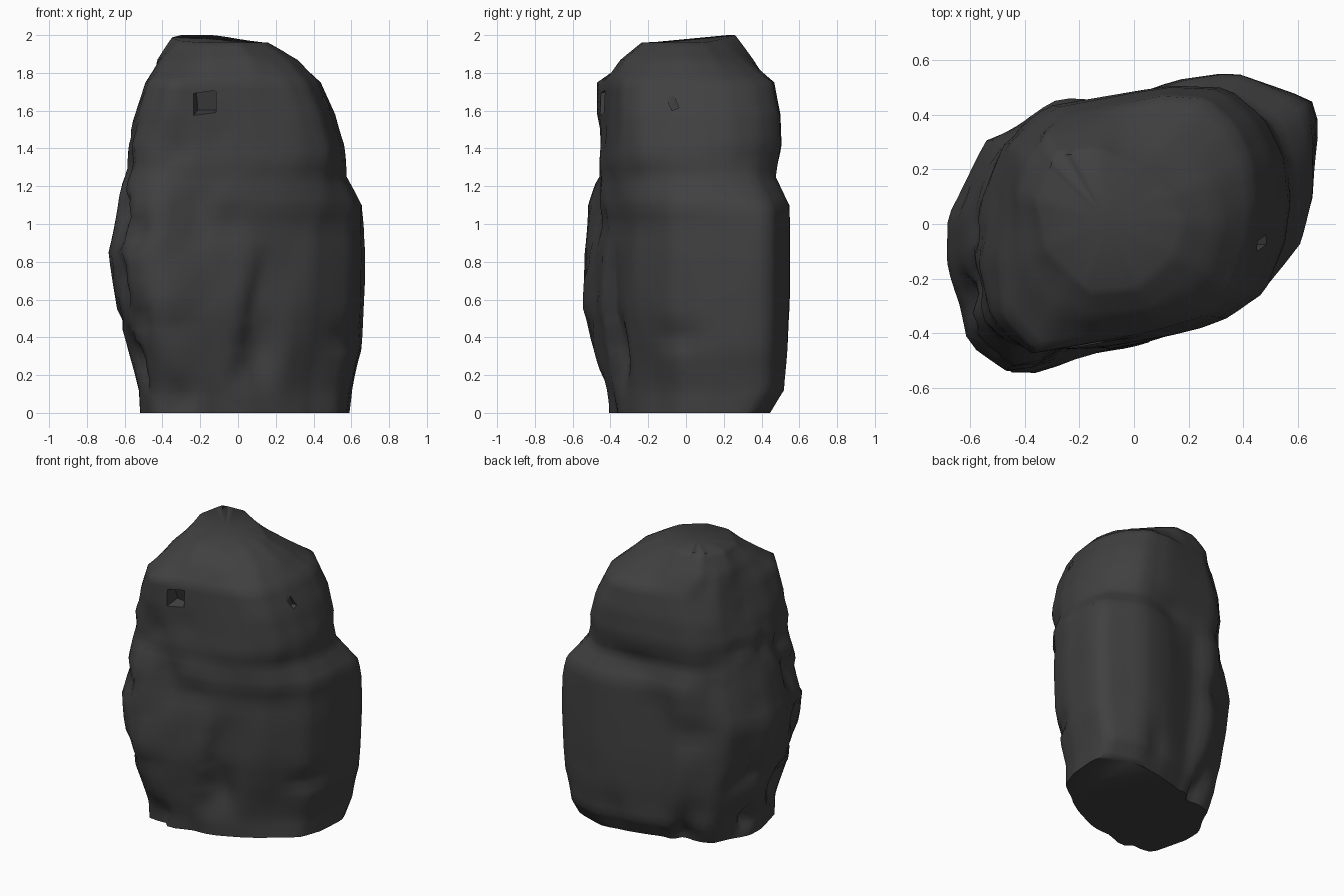
import bpy, bmesh, math
from mathutils import Vector, noise

if "Cube" in bpy.data.objects:
    bpy.data.objects.remove(bpy.data.objects["Cube"])

COLS, STEPS = 72, 4

stone = bpy.data.materials.new("dark_grey_stone")
stone.diffuse_color = (0.052, 0.052, 0.052, 1)
stone.use_nodes = True
stone.node_tree.nodes["Principled BSDF"].inputs["Base Color"].default_value = stone.diffuse_color

# Footprints of the wide lower body, the narrower upper body and the crown
LOWER = [(-.68, -.13), (-.6, -.45), (-.46, -.55), (-.35, -.54), (-.25, -.5), (.03, -.44),
         (.23, -.35), (.4, -.27), (.52, -.16), (.6, -.08), (.66, .1), (.68, .36),
         (.65, .45), (.36, .55), (.15, .52), (-.13, .43), (-.29, .45), (-.53, .31), (-.68, .02)]
UPPER = [(-.59, -.13), (-.57, -.34), (-.42, -.48), (.1, -.4), (.34, -.34), (.47, -.26), (.54, -.08),
         (.56, .08), (.54, .24), (.47, .38), (.34, .49), (.15, .5), (-.31, .42), (-.51, .29)]
CROWN = [(-.35, .1), (-.31, -.08), (-.16, -.23), (0, -.22), (.13, -.1), (.16, .02), (.12, .12),
         (0, .21), (-.13, .28), (-.29, .27)]

# Heights with their extents: z, x min, x max, y min, y max
LEVELS = [(0, -.52, .59, -.43, .45), (.12, -.53, .605, -.45, .53), (.33, -.585, .655, -.49, .545),
          (.55, -.64, .665, -.545, .55), (.85, -.69, .68, -.545, .55), (1.1, -.64, .67, -.525, .55),
          (1.25, -.615, .58, -.47, .485), (1.42, -.595, .565, -.47, .51), (1.58, -.545, .52, -.48, .505),
          (1.75, -.49, .44, -.47, .47), (1.87, -.44, .32, -.36, .37), (1.96, -.35, .16, -.235, .26)]

# Hollows: x, y, z, width, height, depth
DENTS = [(-.25, -.5, 1.08, .1, .17, .06), (-.33, -.5, .06, .1, .12, .07), (-.05, -.44, 1.02, .12, .1, .03),
         (-.52, -.42, .52, .09, .08, .05), (-.58, -.3, .95, .08, .1, .05),
         (.14, -.4, .3, .09, .15, .06), (.45, -.25, .15, .14, .28, .05),
         (-.6, -.2, .3, .08, .1, .05), (-.58, -.2, 1.3, .09, .1, .04),
         (-.38, -.47, 1.42, .07, .15, .04), (.58, -.05, .4, .12, .06, .04),
         (-.25, .4, .0, .08, .2, .11), (-.35, .4, .8, .12, .1, .04),
         (.1, .5, 1.2, .16, .1, .04), (-.5, .3, 1.3, .1, .25, .04),
         (.25, .52, .15, .1, .14, .04)]


def clamp(v):
    return max(0, min(1, v))


def normalised(points):
    xs, ys = [p[0] for p in points], [p[1] for p in points]
    cx, cy = (min(xs) + max(xs)) / 2, (min(ys) + max(ys)) / 2
    hx, hy = (max(xs) - min(xs)) / 2, (max(ys) - min(ys)) / 2
    return [Vector(((x - cx) / hx, (y - cy) / hy)) for x, y in points]


def ray_outline(points):
    """Sample an outline at equal angles round its middle."""
    pts = normalised(points)
    result = []
    for i in range(COLS):
        a = math.tau * i / COLS
        d = Vector((math.cos(a), math.sin(a)))
        best = 0
        for p, q in zip(pts, pts[1:] + pts[:1]):
            e = q - p
            det = d.cross(e)
            if abs(det) < 1e-9:
                continue
            t, s = p.cross(e) / det, p.cross(d) / det
            if t > 0 and -1e-6 <= s <= 1 + 1e-6:
                best = max(best, t)
        result.append(d * best)
    return normalised([tuple(v) for v in result])


def weather(p):
    """Push a surface point inwards at hollows, the front fault and rough left side."""
    inward = Vector((-p.x, -p.y, 0)).normalized()
    depth = 0
    for x, y, z, w, h, amount in DENTS:
        g = ((p.x - x) ** 2 + (p.y - y) ** 2) / w ** 2 + ((p.z - z) / h) ** 2
        depth += amount * math.exp(-g)
    # Slanted fault: the slab left of it stands proud of the face to its right
    if p.y < -.2 and .1 < p.z < .9:
        off = p.x - (-.03 + .18 * (p.z - .1))
        if 0 < off < .25:
            depth += .06 * (1 - off / .25) * math.sin(math.pi * (p.z - .1) / .8)
    # Chipped corner at the front left
    rough = clamp((-.1 - p.x - .3 * p.y) / .4) * (1 if p.y < .1 else .4)
    rough *= clamp((1.7 - p.z) / .4)
    depth += max(0, noise.noise(p * 5.5)) * .09 * rough
    depth += max(0, noise.noise(p * 2.6)) * .015
    return p + inward * depth


def front_bulge(p):
    """Carry the front face straight across the waist."""
    if p.y > 0 or not .85 < p.z < 1.58:
        return 0
    waist = 1 - abs(p.z - 1.27) / .31
    return .035 * clamp(waist) * clamp((p.x + .45) / .25) * clamp((.45 - p.x) / .2) * clamp(-p.y / .2)


def build_boulder():
    low, high, crown = ray_outline(LOWER), ray_outline(UPPER), ray_outline(CROWN)
    rows = []
    for a, b in zip(LEVELS, LEVELS[1:]):
        for s in range(STEPS):
            rows.append([u + (v - u) * s / STEPS for u, v in zip(a, b)])
    rows.append(list(LEVELS[-1]))
    bm = bmesh.new()
    rings = []
    for z, x0, x1, y0, y1 in rows:
        f, g = clamp((z - 1.0) / .35), clamp((z - 1.75) / .21)
        ring = []
        for l, h, c in zip(low, high, crown):
            q = l.lerp(h, f).lerp(c, g)
            p = Vector(((x0 + x1) / 2 + q.x * (x1 - x0) / 2,
                        (y0 + y1) / 2 + q.y * (y1 - y0) / 2, z))
            if z < 1.9:
                p.y -= front_bulge(p)
                p = weather(p)
            # The crown tips up towards the back left
            lift = clamp((p.y + .2) / .42) * clamp((.15 - p.x) / .28)
            p.z += .04 * lift * max(0, (z - 1.87) / .09)
            ring.append(bm.verts.new(p))
        rings.append(ring)
    for r, t in zip(rings, rings[1:]):
        for i in range(COLS):
            j = (i + 1) % COLS
            bm.faces.new((r[i], r[j], t[j], t[i]))
    bm.faces.new(list(reversed(rings[0])))
    # Crown closed with a fan
    top = rings[-1]
    mid = bm.verts.new(sum((v.co for v in top), Vector()) / COLS)
    for i in range(COLS):
        bm.faces.new((top[i], top[(i + 1) % COLS], mid))
    bmesh.ops.recalc_face_normals(bm, faces=bm.faces)
    mesh = bpy.data.meshes.new("boulder")
    bm.to_mesh(mesh)
    bm.free()
    obj = bpy.data.objects.new("boulder", mesh)
    bpy.context.collection.objects.link(obj)
    mesh.materials.append(stone)
    return obj


def cut_notch(obj, location, size, rotation):
    """Chip a small square pocket out of the stone."""
    bpy.ops.mesh.primitive_cube_add(size=1, location=location, rotation=rotation)
    cutter = bpy.context.object
    cutter.name = "notch_cutter"
    cutter.scale = size
    cutter.hide_render = True
    cutter.data.materials.append(stone)
    mod = obj.modifiers.new("notch", 'BOOLEAN')
    mod.operation, mod.solver, mod.object = 'DIFFERENCE', 'EXACT', cutter
    bpy.context.view_layer.objects.active = obj
    bpy.ops.object.modifier_apply(modifier=mod.name)
    bpy.data.objects.remove(cutter)


boulder = build_boulder()
cut_notch(boulder, (-.18, -.46, 1.635), (.11, .14, .11), (.3, 0, -.25))
cut_notch(boulder, (.5, -.07, 1.64), (.1, .04, .07), (.4, 0, 0))

bpy.ops.object.select_all(action='DESELECT')
boulder.select_set(True)
bpy.context.view_layer.objects.active = boulder
bpy.ops.object.shade_smooth_by_angle(angle=math.radians(60))
